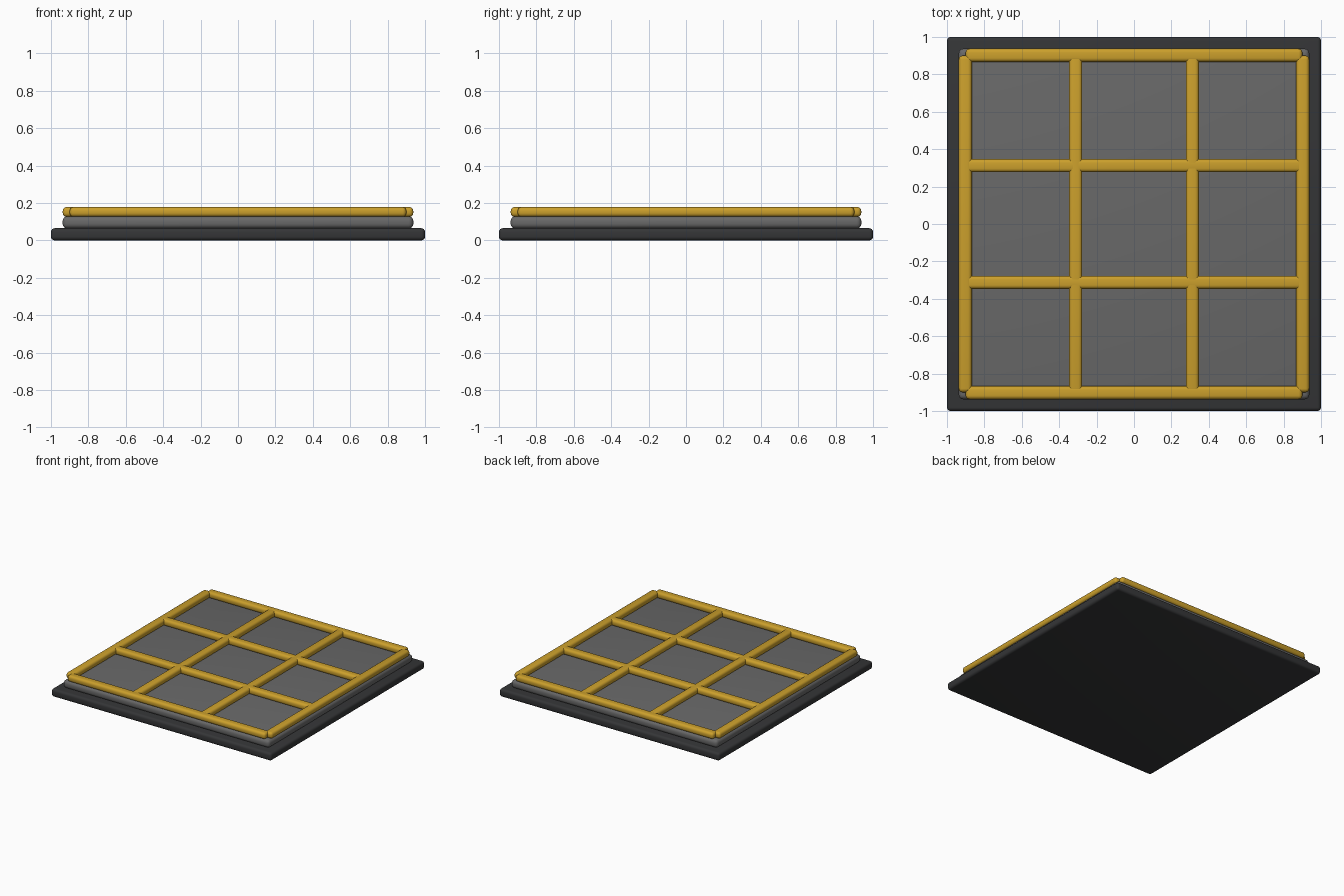
import bpy

if "Cube" in bpy.data.objects:
    bpy.data.objects.remove(bpy.data.objects["Cube"])


def material(name, color):
    mat = bpy.data.materials.new(name)
    mat.diffuse_color = (*color, 1)
    mat.use_nodes = True
    mat.node_tree.nodes["Principled BSDF"].inputs["Base Color"].default_value = mat.diffuse_color
    return mat


def rounded_box(name, size, center, radius, mat):
    bpy.ops.mesh.primitive_cube_add(size=1, location=center)
    obj = bpy.context.object
    obj.name = name
    obj.scale = size
    bpy.ops.object.transform_apply(location=False, rotation=False, scale=True)
    bevel = obj.modifiers.new("rounded_edges", 'BEVEL')
    bevel.width = radius
    bevel.segments = 4
    bpy.ops.object.modifier_apply(modifier=bevel.name)
    bpy.ops.object.shade_smooth_by_angle()
    obj.data.materials.append(mat)
    return obj


dark = material("dark_base", (0.035, 0.036, 0.038))
grey = material("grey_plate", (0.14, 0.14, 0.14))
gold = material("gold_bars", (0.60, 0.35, 0.025))

# Stepped slab
rounded_box("base", (2, 2, 0.065), (0, 0, 0.0325), 0.02, dark)
rounded_box("plate", (1.875, 1.875, 0.065), (0, 0, 0.096), 0.025, grey)

# Grid of bars, four in each direction
for i, p in enumerate((-0.902, -0.312, 0.312, 0.902)):
    rounded_box(f"bar_across_{i}", (1.8, 0.07, 0.052), (0, p, 0.152), 0.02, gold)
    rounded_box(f"bar_along_{i}", (0.07, 1.8, 0.052), (p, 0, 0.152), 0.02, gold)
